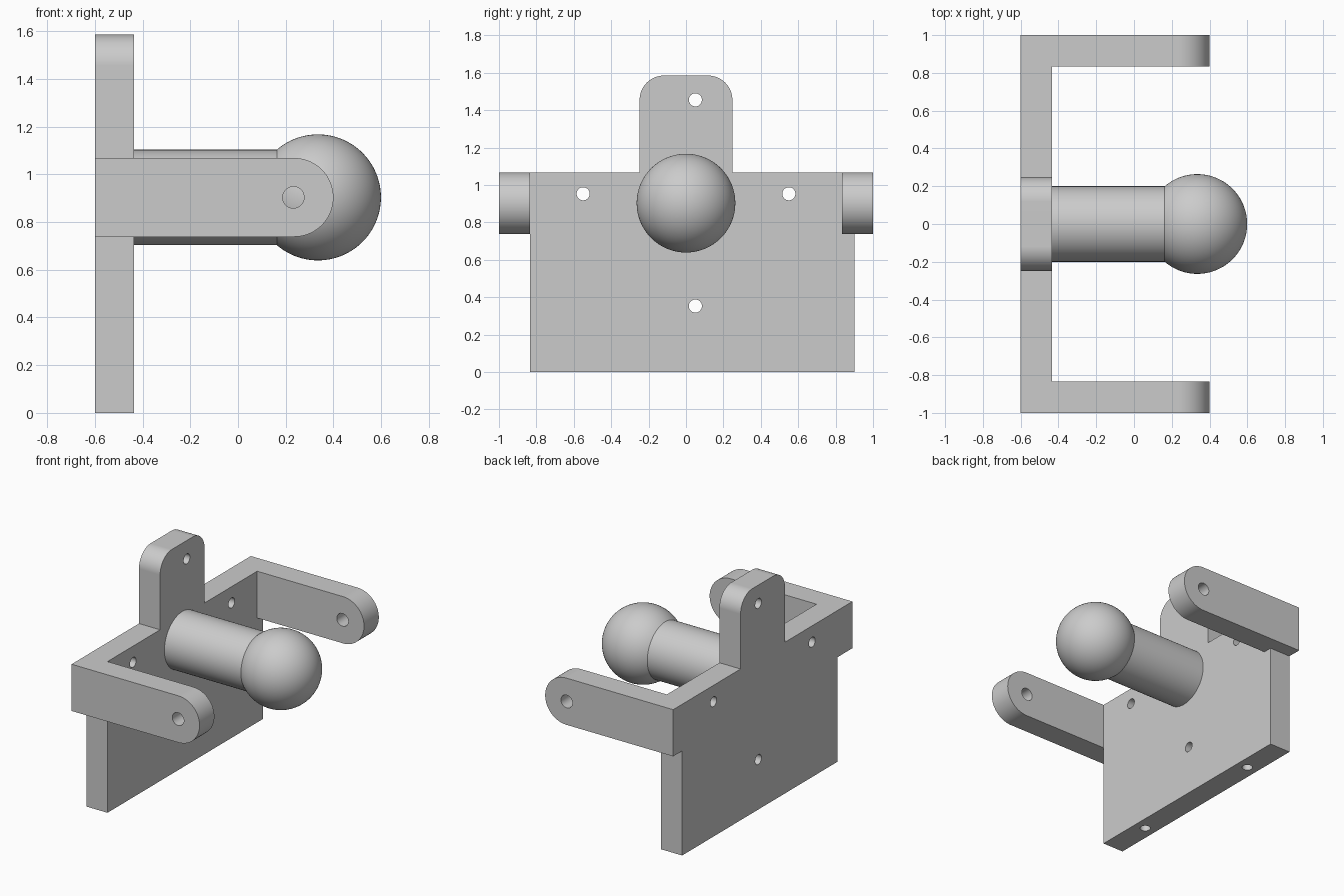
import bpy, bmesh
from math import pi, sin, cos, asin
from mathutils import Matrix, Vector

cube = bpy.data.objects.get("Cube")
if cube:
    bpy.data.objects.remove(cube, do_unlink=True)

grey = bpy.data.materials.new("plain_grey")
grey.use_nodes = True
grey.diffuse_color = (0.6, 0.6, 0.6, 1)
grey.node_tree.nodes["Principled BSDF"].inputs["Base Color"].default_value = (0.6, 0.6, 0.6, 1)

BACK, FACE = -0.6, -0.435      # plate thickness along x
LOW, HIGH = 0.738, 1.068       # arm band heights
AXIS = (LOW + HIGH) / 2


def make_object(name, bm):
    bmesh.ops.recalc_face_normals(bm, faces=bm.faces)
    mesh = bpy.data.meshes.new(name)
    bm.to_mesh(mesh)
    bm.free()
    mesh.materials.append(grey)
    obj = bpy.data.objects.new(name, mesh)
    bpy.context.collection.objects.link(obj)
    return obj


def extrude(name, points, offset):
    """Solid from a closed planar outline."""
    bm = bmesh.new()
    face = bm.faces.new([bm.verts.new(p) for p in points])
    result = bmesh.ops.extrude_face_region(bm, geom=[face])
    moved = [g for g in result["geom"] if isinstance(g, bmesh.types.BMVert)]
    bmesh.ops.translate(bm, verts=moved, vec=offset)
    return make_object(name, bm)


def arc(u, v, radius, start, end, steps):
    return [(u + radius * cos(start + (end - start) * i / steps),
             v + radius * sin(start + (end - start) * i / steps)) for i in range(steps + 1)]


def rod(name, centre, radius, depth, axis):
    bm = bmesh.new()
    turn = Vector((0, 0, 1)).rotation_difference(Vector(axis)).to_matrix().to_4x4()
    bmesh.ops.create_cone(bm, cap_ends=True, segments=40, radius1=radius, radius2=radius,
                          depth=depth, matrix=Matrix.Translation(centre) @ turn)
    return make_object(name, bm)


def combine(target, tool, operation):
    tool.hide_render = True
    mod = target.modifiers.new(operation.lower(), "BOOLEAN")
    mod.operation, mod.solver, mod.object = operation, "EXACT", tool
    bpy.context.view_layer.objects.active = target
    bpy.ops.object.modifier_apply(modifier=mod.name)
    bpy.data.objects.remove(tool, do_unlink=True)


def smooth(obj):
    bpy.ops.object.select_all(action="DESELECT")
    obj.select_set(True)
    bpy.context.view_layer.objects.active = obj
    bpy.ops.object.shade_smooth_by_angle(angle=pi / 6)


# Back plate with the rounded upper tab
corner, tab, top = 0.13, 0.248, 1.585
outline = [(-0.835, 0), (0.9, 0), (0.9, LOW), (1, LOW), (1, HIGH), (tab, HIGH)]
outline += arc(tab - corner, top - corner, corner, 0, pi / 2, 14)
outline += arc(corner - tab, top - corner, corner, pi / 2, pi, 14)
outline += [(-tab, HIGH), (-1, HIGH), (-1, LOW), (-0.835, LOW)]
bracket = extrude("bracket", [(BACK, y, z) for y, z in outline], (FACE - BACK, 0, 0))

# Round-ended side arms
reach = (HIGH - LOW) / 2
arm = [(FACE, LOW)] + arc(0.4 - reach, AXIS, reach, -pi / 2, pi / 2, 36) + [(FACE, HIGH)]
for y in (-1, 0.835):
    side = extrude("side_arm", [(x, y, z) for x, z in arm], (0, 0.165, 0))
    combine(bracket, side, "UNION")

# Screw holes through the plate
for y, z in ((0.05, 1.455), (-0.55, 0.953), (0.55, 0.953), (0.05, 0.353)):
    combine(bracket, rod("screw_cutter", (-0.52, y, z), 0.035, 0.4, (1, 0, 0)), "DIFFERENCE")

# Pivot holes through the arms
for y in (-0.92, 0.92):
    combine(bracket, rod("pivot_cutter", (0.232, y, AXIS), 0.045, 0.4, (0, 1, 0)), "DIFFERENCE")

# Blind holes in the underside
for y in (-0.5, 0.56):
    combine(bracket, rod("base_cutter", (-0.5175, y, 0), 0.035, 0.6, (0, 0, 1)), "DIFFERENCE")

smooth(bracket)
weighted = bracket.modifiers.new("weighted_normals", "WEIGHTED_NORMAL")
weighted.keep_sharp = True

# Post ending in a ball, turned around the x axis
ball, post, ball_x = 0.264, 0.2, 0.335
profile = [(FACE - 0.02, 0), (FACE - 0.02, post)]
profile += arc(ball_x, 0, ball, pi - asin(post / ball), 0, 36)
bm = bmesh.new()
verts = [bm.verts.new((x, 0, AXIS + max(r, 0))) for x, r in profile]
edges = [bm.edges.new(pair) for pair in zip(verts, verts[1:])]
bmesh.ops.spin(bm, geom=verts + edges, cent=(0, 0, AXIS), axis=(1, 0, 0),
               angle=2 * pi, steps=64, use_duplicate=False)
bmesh.ops.remove_doubles(bm, verts=bm.verts, dist=0.0001)
smooth(make_object("ball_post", bm))
